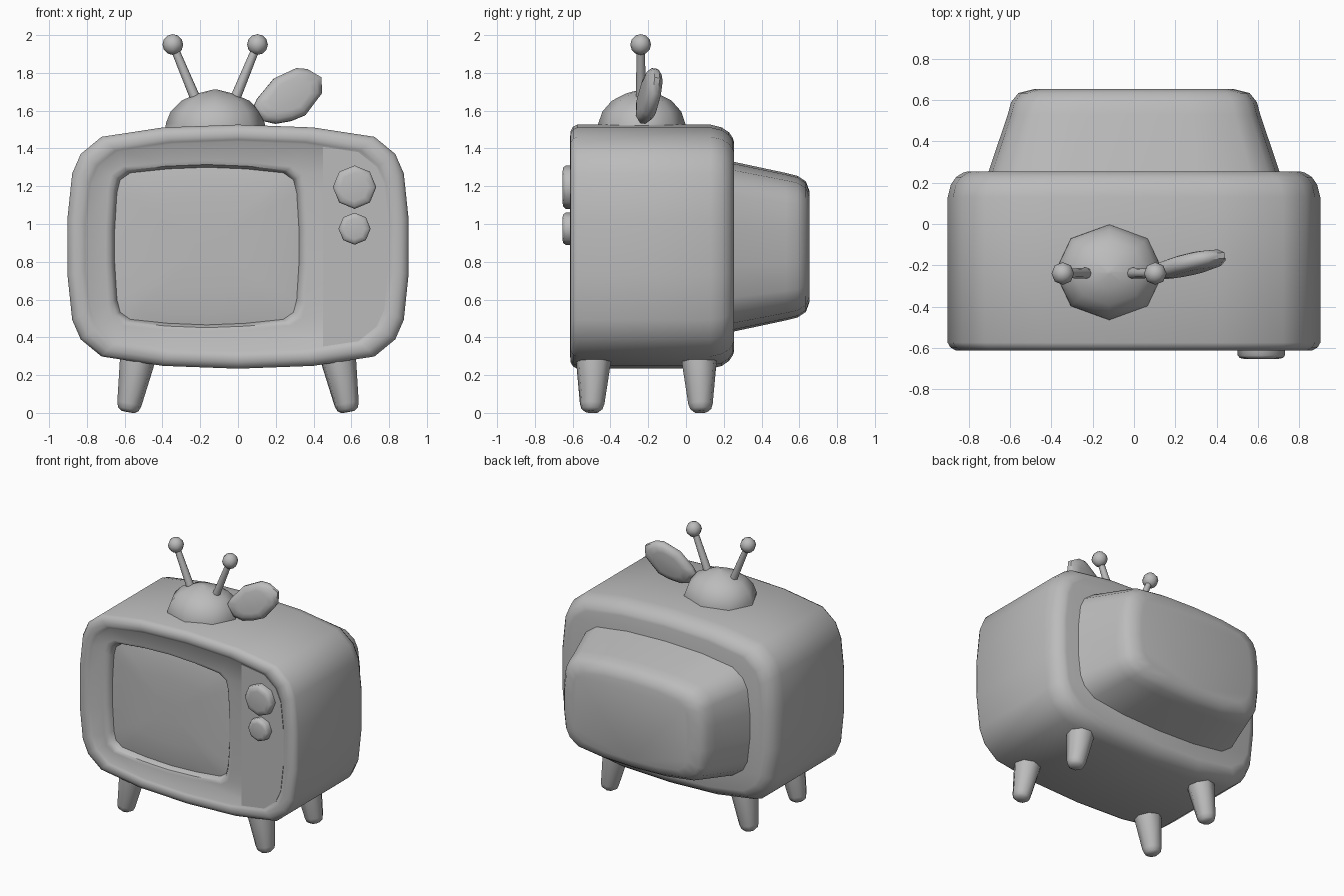
import bpy, bmesh, math
from mathutils import Vector, Matrix

cube = bpy.data.objects.get("Cube")
if cube:
    bpy.data.objects.remove(cube)

grey = bpy.data.materials.new("plain_grey")
grey.use_nodes = True
GREY = (0.5, 0.5, 0.5, 1)
grey.diffuse_color = GREY
grey.node_tree.nodes["Principled BSDF"].inputs["Base Color"].default_value = GREY

# Quarter outlines, from top middle to side, in unit half sizes
SOFT = [(0, 1), (.44, .977), (.8, .9), (.922, .76), (.972, .6), (1, .23)]
SQUARE = [(0, 1), (.42, .98), (.83, .93), (.94, .84), (.975, .68), (1, .2)]
CZ = 0.88


def finish(bm, name, angle=40):
    bmesh.ops.recalc_face_normals(bm, faces=bm.faces)
    mesh = bpy.data.meshes.new(name)
    bm.to_mesh(mesh)
    bm.free()
    mesh.materials.append(grey)
    ob = bpy.data.objects.new(name, mesh)
    bpy.context.collection.objects.link(ob)
    bpy.ops.object.select_all(action='DESELECT')
    ob.select_set(True)
    bpy.context.view_layer.objects.active = ob
    bpy.ops.object.shade_smooth_by_angle(angle=math.radians(angle))
    return ob


def ring(quarter, hx, hz, y, cx=0, cz=CZ):
    right = quarter + [(x, -z) for x, z in reversed(quarter)]
    loop = right + [(-x, z) for x, z in reversed(right[1:-1])]
    return [Vector((cx + x * hx, y, cz + z * hz)) for x, z in loop]


def loft(rings):
    bm = bmesh.new()
    rows = [[bm.verts.new(p) for p in r] for r in rings]
    n = len(rows[0])
    for a, b in zip(rows, rows[1:]):
        for i in range(n):
            j = (i + 1) % n
            bm.faces.new((a[i], a[j], b[j], b[i]))
    bm.faces.new(rows[0])
    bm.faces.new(rows[-1])
    return bm


def spun(name, start, end, profile, angle=40, squash=1):
    """Eight-sided part along start-end; profile is (fraction, radius)."""
    start, end = Vector(start), Vector(end)
    axis = end - start
    turn = axis.to_track_quat('Z', 'Y')
    rows = []
    for t, r in profile:
        rows.append([start + axis * t + turn @ Vector((r * math.cos(a), r * squash * math.sin(a), 0))
                     for a in (math.tau * i / 8 for i in range(8))])
    return finish(loft(rows), name, angle)


# Cabinet: rounded back, sides, low rim, shallow face, bezel and bulged screen
SX = -0.165
shell = [(.81, .555, .254), (.83, .575, .248), (.862, .605, .228), (.888, .631, .19),
         (.903, .646, .13), (.903, .646, -.575), (.89, .635, -.598), (.865, .61, -.612),
         (.83, .582, -.613), (.808, .566, -.606), (.797, .556, -.598)]
bezel = [(.535, .452, -.598), (.51, .432, -.59), (.495, .422, -.57), (.488, .417, -.55),
         (.42, .36, -.561), (.28, .24, -.57), (.12, .1, -.574)]
finish(loft([ring(SOFT, *s) for s in shell] +
            [ring(SQUARE, *s, cx=SX, cz=.883) for s in bezel]), "cabinet")

# Tapered tube housing on the back
housing = [(.71, .452, .24), (.612, .39, .53), (.596, .375, .59), (.56, .345, .635), (.48, .29, .655)]
finish(loft([ring(SOFT, *s) for s in housing]), "back_housing")

# Control panel plate: the inner outline kept right of the dividing line
bm = loft([ring(SOFT, .797, .556, y) for y in (-.602, -.594)])
bmesh.ops.bisect_plane(bm, geom=bm.verts[:] + bm.edges[:] + bm.faces[:],
                       plane_co=(.45, 0, 0), plane_no=(-1, 0, 0), clear_outer=True)
bmesh.ops.holes_fill(bm, edges=bm.edges[:])
finish(bm, "control_panel")

# Knobs
for name, z, r in (("upper_knob", 1.195, .115), ("lower_knob", .975, .085)):
    spun(name, (.617, -.59, z), (.617, -.655, z),
         [(0, r), (.72, r), (.92, r * .9), (1, r * .65)], angle=60)

# Splayed legs
for side, sx in (("left", 1), ("right", -1)):
    for end, y0, y1 in (("front", -.488, -.498), ("rear", .068, .078)):
        spun(f"{side}_{end}_leg", (sx * .525, y0, .32), (sx * .583, y1, .005),
             [(0, .098), (.2, .092), (.86, .066), (.95, .057), (1, .036)], angle=60)

# Dome on top, slightly shallower than wide
spun("antenna_dome", (-.12, -.234, 1.5), (-.12, -.234, 1.712),
     [(0, .264), (.15, .262), (.45, .237), (.72, .18), (.9, .095), (1, .01)],
     angle=50, squash=.88)

# Antennas with ball tips
for name, x0, x1 in (("right_antenna", -.215, -.345), ("left_antenna", -.025, .103)):
    tip = Vector((x1, -.24, 1.95))
    spun(name + "_rod", (x0, -.238, 1.64), tip, [(0, .028), (1, .021)], angle=60)
    bm = bmesh.new()
    bmesh.ops.create_uvsphere(bm, u_segments=8, v_segments=6, radius=.055,
                              matrix=Matrix.Translation(tip))
    finish(bm, name + "_ball", 60)

# Leaf: a thick leaning blade with bevelled rim
leaf = [(-.19, -.055), (-.17, -.015), (-.08, .09), (.04, .145), (.1, .14), (.175, .095),
        (.175, .01), (.085, -.105), (.01, -.135), (-.075, -.15), (-.14, -.135)]
layers = [(.6, -.043), (.84, -.036), (1, -.014), (1, .014), (.84, .036), (.6, .043)]
bm = loft([[Vector((x * s, y, z * s)) for x, z in leaf] for s, y in layers])
bm.transform(Matrix.Translation((.27, -.195, 1.68)) @ Matrix.Rotation(math.radians(10), 4, 'Z')
             @ Matrix.Rotation(math.radians(-8), 4, 'X'))
finish(bm, "leaf", 50)
